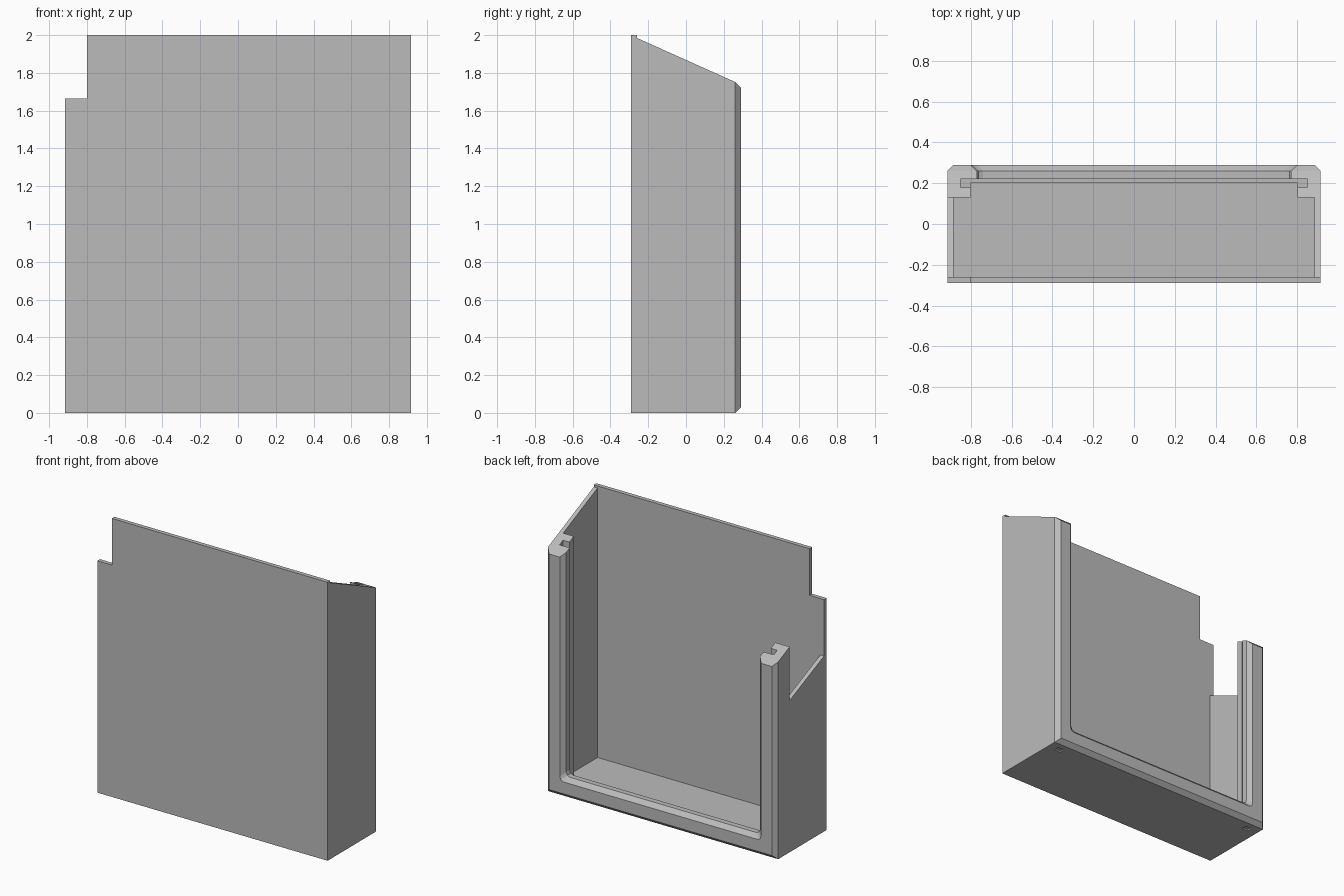
import bpy, bmesh

cube = bpy.data.objects.get("Cube")
if cube:
    bpy.data.objects.remove(cube, do_unlink=True)

grey = bpy.data.materials.new("plain_grey")
grey.use_nodes = True
GREY = (0.5, 0.5, 0.5, 1)
grey.diffuse_color = GREY
grey.node_tree.nodes["Principled BSDF"].inputs["Base Color"].default_value = GREY

# Main dimensions
W, D, WALL, CH = 0.915, 0.29, 0.03, 0.03
INNER = W - WALL          # inside face of the side walls
FRONT = -D + WALL         # inside face of the front wall
LIP = D - CH              # where the back chamfer starts
POST = 0.13               # front face of the posts
OPEN, SILL = 0.77, 0.145  # opening edge and sill height
NOTCH = 0.335             # amount the right side is lowered


def slope(y):
    """Height of the sloping side edge at depth y."""
    return 1.985 - 0.448 * (y - FRONT)


def finish(name, bm):
    bmesh.ops.recalc_face_normals(bm, faces=bm.faces)
    mesh = bpy.data.meshes.new(name)
    bm.to_mesh(mesh)
    bm.free()
    mesh.materials.append(grey)
    obj = bpy.data.objects.new(name, mesh)
    bpy.context.collection.objects.link(obj)
    return obj


def prism(pts, axis, lo, hi, shift=(0, 0)):
    """Extrude a 2D outline along an axis; shift offsets the far end."""
    bm = bmesh.new()

    def place(a, b, c):
        return {"x": (c, a, b), "y": (a, c, b), "z": (a, b, c)}[axis]

    near = [bm.verts.new(place(a, b, lo)) for a, b in pts]
    far = [bm.verts.new(place(a + shift[0], b + shift[1], hi)) for a, b in pts]
    bm.faces.new(near)
    bm.faces.new(far[::-1])
    for i in range(len(pts)):
        j = (i + 1) % len(pts)
        bm.faces.new((near[i], near[j], far[j], far[i]))
    return bm


# Front wall with a notched upper corner
finish("front_wall", prism(
    [(-W, 0), (W, 0), (W, 2), (-0.8, 2), (-0.8, 2 - NOTCH), (-W, 2 - NOTCH)],
    "y", -D, FRONT))

# Floor, narrowed between the posts
half = [(INNER, FRONT), (INNER, POST), (0.8, POST), (0.8, 0.2)]
finish("floor", prism(half + [(-x, y) for x, y in half[::-1]], "z", 0, 0.05))

# Side walls: one full height, one cut low
for name, s, top_front, top_back in (
        ("left_wall", 1, slope(FRONT), slope(POST)),
        ("right_wall", -1, 1.26, 1.09)):
    finish(name, prism(
        [(FRONT, 0), (POST, 0), (POST, top_back), (FRONT, top_front)],
        "x", s * INNER, s * W))

# Slotted posts with chamfered back edges
post_outline = [(W, POST), (W, LIP), (W - CH, D), (OPEN + CH, D), (OPEN, LIP),
                (OPEN, 0.22), (0.85, 0.22), (0.85, 0.18), (0.8, 0.18), (0.8, POST)]
for side, s, drop in (("left", 1, 0), ("right", -1, NOTCH)):
    bm = prism([(s * x, y) for x, y in post_outline], "z", 0, 1)
    bmesh.ops.bisect_plane(bm, geom=bm.verts[:] + bm.edges[:] + bm.faces[:],
                           plane_co=(0, LIP, 0), plane_no=(0, 1, 0))
    for v in bm.verts:
        back = max(0, v.co.y - LIP)
        if v.co.z > 0.5:
            v.co.z = slope(min(v.co.y, LIP)) - drop - back
        else:
            v.co.z = back
    finish(side + "_post", bm)

    # Rounded fillet where the post meets the sill
    corner = [(s * x, z) for x, z in (
        (OPEN, SILL), (OPEN - 0.03, SILL), (0.7612, 0.1538), (OPEN, SILL + 0.03))]
    finish(side + "_fillet", prism(corner, "y", 0.22, LIP))
    finish(side + "_fillet_chamfer", prism(corner, "y", LIP, D, (s * CH, -CH)))

# Back sill with chamfered edges, and the ledge at the foot of the slots
finish("back_sill", prism(
    [(0.2, 0), (LIP, 0), (D, CH), (D, SILL - CH), (LIP, SILL),
     (0.22, SILL), (0.22, 0.12), (0.2, 0.12)], "x", -0.8, 0.8))
for s, side in ((1, "left"), (-1, "right")):
    finish(side + "_slot_foot", prism(
        [(0.18, 0.01), (0.22, 0.01), (0.22, 0.12), (0.18, 0.12)],
        "x", s * 0.8, s * 0.85))
